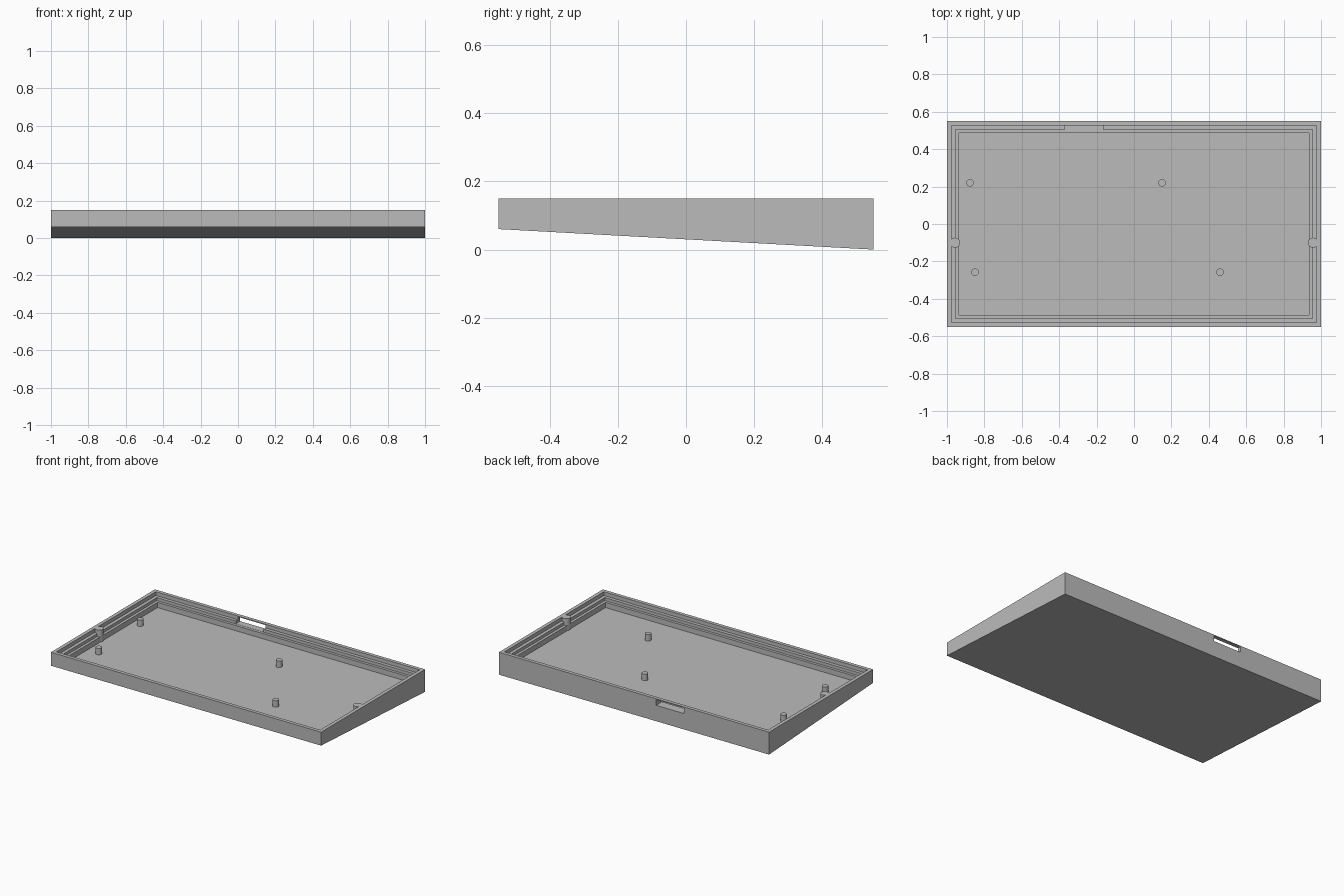
import bpy, bmesh

cube = bpy.data.objects.get("Cube")
if cube:
    bpy.data.objects.remove(cube, do_unlink=True)

HX, HY, TOP = 1.0, 0.55, 0.15
LEDGE_A, LEDGE_B, FLOOR = 0.125, 0.105, 0.07

grey = bpy.data.materials.new("case_grey")
grey.use_nodes = True
colour = (0.5, 0.5, 0.5, 1)
grey.diffuse_color = colour
grey.node_tree.nodes["Principled BSDF"].inputs["Base Color"].default_value = colour


def add_object(name, bm):
    bmesh.ops.recalc_face_normals(bm, faces=bm.faces)
    mesh = bpy.data.meshes.new(name)
    bm.to_mesh(mesh)
    bm.free()
    mesh.materials.append(grey)
    obj = bpy.data.objects.new(name, mesh)
    bpy.context.collection.objects.link(obj)
    return obj


def rectangle(bm, inset, z_front, z_back):
    x, y = HX - inset, HY - inset
    return [bm.verts.new(p) for p in ((-x, -y, z_front), (x, -y, z_front),
                                      (x, y, z_back), (-x, y, z_back))]


def post(name, x, y, radius, top, sides):
    bm = bmesh.new()
    base = FLOOR - 0.005
    bmesh.ops.create_cone(bm, cap_ends=True, segments=sides, radius1=radius,
                          radius2=radius, depth=top - base)
    bmesh.ops.translate(bm, verts=bm.verts, vec=(x, y, (top + base) / 2))
    obj = add_object(name, bm)
    bpy.ops.object.select_all(action="DESELECT")
    obj.select_set(True)
    bpy.context.view_layer.objects.active = obj
    bpy.ops.object.shade_smooth_by_angle()
    return obj


# Wedge-bottomed tray: sloping base, rim and two inner steps down to the floor
bm = bmesh.new()
loops = [rectangle(bm, 0, 0.06, 0)]
for inset, z in ((0, TOP), (0.024, TOP), (0.024, LEDGE_A), (0.046, LEDGE_A),
                 (0.046, LEDGE_B), (0.064, LEDGE_B), (0.064, FLOOR)):
    loops.append(rectangle(bm, inset, z, z))
for low, high in zip(loops, loops[1:]):
    for i in range(4):
        j = (i + 1) % 4
        bm.faces.new((low[i], low[j], high[j], high[i]))
bm.faces.new(loops[0])
bm.faces.new(loops[-1])
tray = add_object("tray", bm)

# Slot through the back wall, under the rim
bm = bmesh.new()
bmesh.ops.create_cube(bm, size=1)
bmesh.ops.scale(bm, verts=bm.verts, vec=(0.205, 0.1, 0.038))
bmesh.ops.translate(bm, verts=bm.verts, vec=(-0.267, 0.55, 0.125))
cutter = add_object("slot_cutter", bm)
cutter.hide_render = True
cutter.hide_viewport = True
cut = tray.modifiers.new("back_slot", "BOOLEAN")
cut.operation = "DIFFERENCE"
cut.solver = "EXACT"
cut.object = cutter

# Rounded clips on the side walls
for side, sign in (("left", 1), ("right", -1)):
    post(side + "_clip", sign * 0.957, -0.1, 0.027, TOP, 16)

# Mounting pins on the floor
pins = ((-0.877, 0.22), (0.15, 0.22), (-0.85, -0.257), (0.46, -0.257))
for number, (x, y) in enumerate(pins, 1):
    post(f"mounting_pin_{number}", x, y, 0.02, 0.113, 24)
